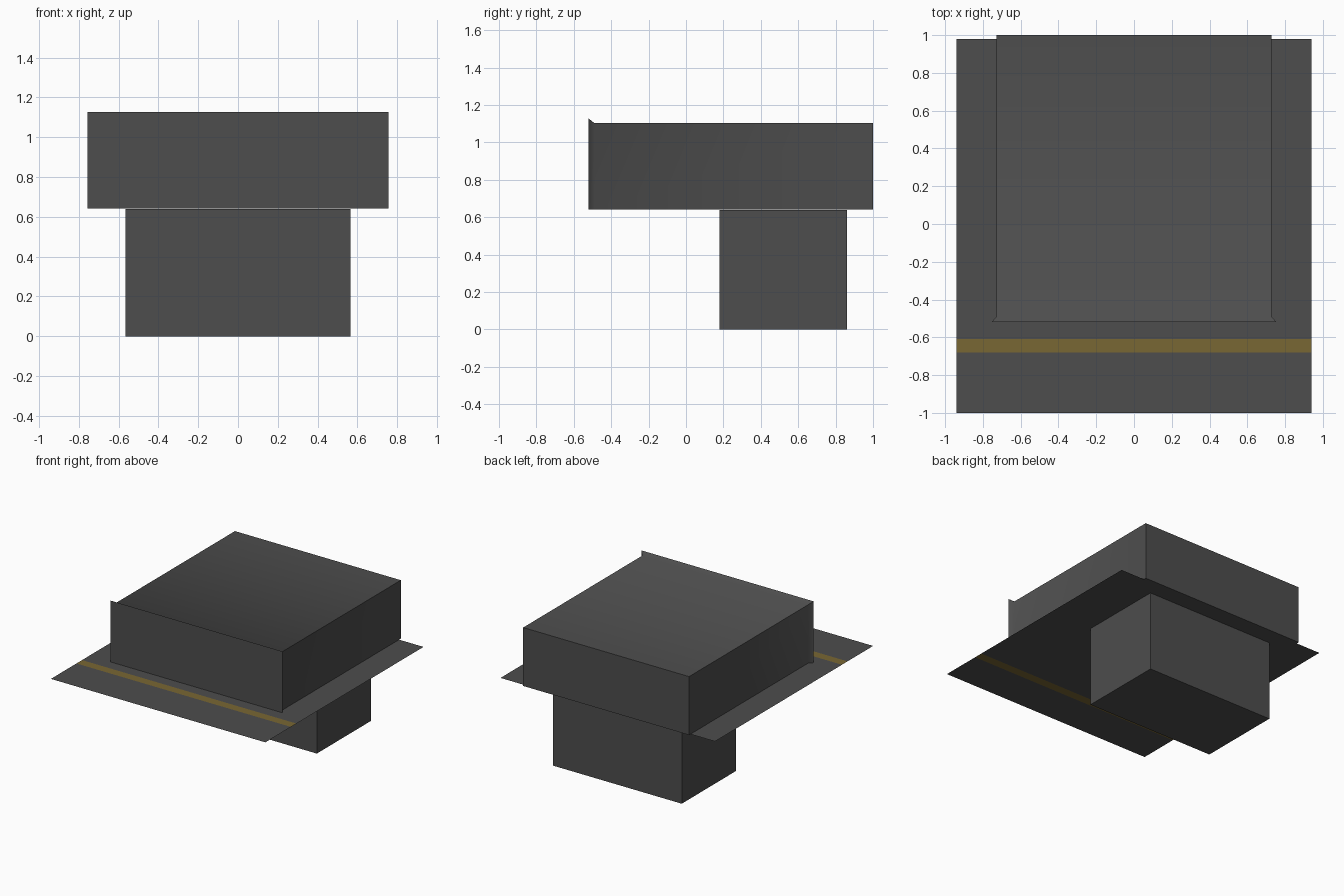
import bpy, bmesh, math

if "Cube" in bpy.data.objects:
    bpy.data.objects.remove(bpy.data.objects["Cube"])


def material(name, rgb):
    m = bpy.data.materials.new(name)
    m.diffuse_color = (*rgb, 1.0)
    m.use_nodes = True
    m.node_tree.nodes["Principled BSDF"].inputs["Base Color"].default_value = m.diffuse_color
    return m


grey = material("dark_grey", (0.075, 0.075, 0.075))
yellow = material("dull_yellow", (0.19, 0.135, 0.033))


def make_object(name, bm, mats):
    mesh = bpy.data.meshes.new(name)
    bm.to_mesh(mesh)
    bm.free()
    for m in mats:
        mesh.materials.append(m)
    obj = bpy.data.objects.new(name, mesh)
    bpy.context.collection.objects.link(obj)
    return obj


def loft(name, sections):
    """Box lofted along y through (y, half_width, z_bottom, z_top) sections."""
    bm = bmesh.new()
    rings = [[bm.verts.new(p) for p in
              ((-w, y, z0), (w, y, z0), (w, y, z1), (-w, y, z1))]
             for y, w, z0, z1 in sections]
    for a, b in zip(rings, rings[1:]):
        for i in range(4):
            j = (i + 1) % 4
            bm.faces.new((a[i], a[j], b[j], b[i]))
    bm.faces.new(rings[0])
    bm.faces.new(rings[-1])
    bmesh.ops.recalc_face_normals(bm, faces=bm.faces)
    return make_object(name, bm, [grey])


# Lower block
loft("lower_block", [(0.18, 0.565, 0, 0.639), (0.86, 0.565, 0, 0.639)])

# Upper housing with a flared front rim, smooth across the flare
housing = loft("upper_housing", [(-0.52, 0.755, 0.641, 1.127),
                                 (-0.49, 0.727, 0.641, 1.104),
                                 (1.0, 0.727, 0.641, 1.104)])
bpy.ops.object.select_all(action='DESELECT')
housing.select_set(True)
bpy.context.view_layer.objects.active = housing
bpy.ops.object.shade_smooth_by_angle(angle=math.radians(46))

# Thin shelf sheet, cut across to give the painted stripe
bm = bmesh.new()
rows = [[bm.verts.new((x, y, 0.64)) for x in (-0.94, 0.94)]
        for y in (-1.0, -0.68, -0.61, 0.98)]
for i, (a, b) in enumerate(zip(rows, rows[1:])):
    face = bm.faces.new((a[0], a[1], b[1], b[0]))
    face.material_index = 1 if i == 1 else 0
make_object("shelf_sheet", bm, [grey, yellow])
